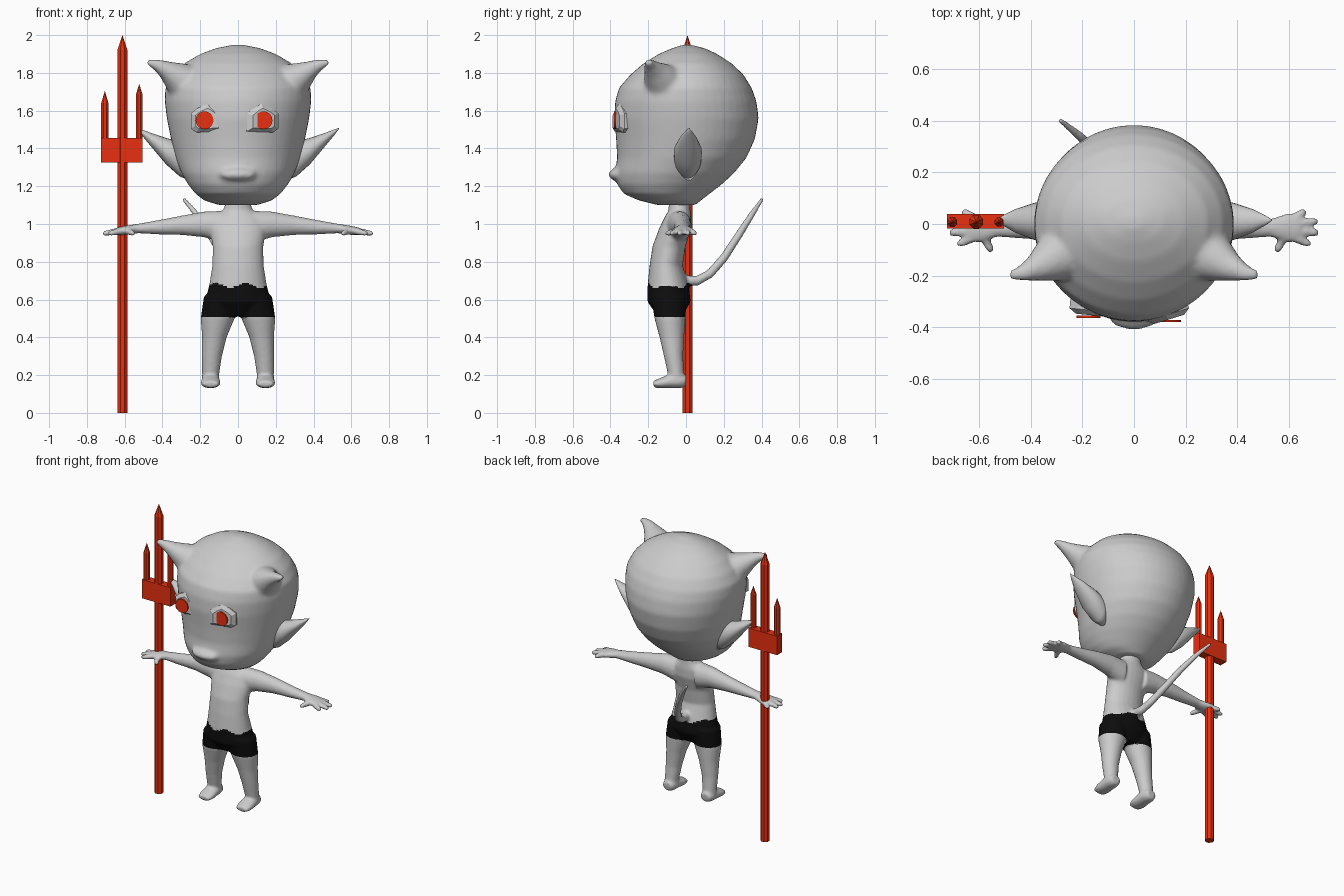
import bpy, bmesh, math
from mathutils import Vector, Matrix

cube = bpy.data.objects.get("Cube")
if cube:
    bpy.data.objects.remove(cube)


def material(name, rgb):
    m = bpy.data.materials.new(name)
    m.use_nodes = True
    m.diffuse_color = (*rgb, 1)
    m.node_tree.nodes["Principled BSDF"].inputs["Base Color"].default_value = (*rgb, 1)
    return m


GREY = material("pale grey skin", (0.6, 0.6, 0.6))
BLACK = material("black cloth", (0.004, 0.004, 0.004))
RED = material("red", (0.8, 0.03, 0.005))


def finish(name, bm, *mats):
    bmesh.ops.recalc_face_normals(bm, faces=bm.faces)
    mesh = bpy.data.meshes.new(name)
    bm.to_mesh(mesh)
    bm.free()
    ob = bpy.data.objects.new(name, mesh)
    bpy.context.collection.objects.link(ob)
    for m in mats:
        mesh.materials.append(m)
    return ob


def sweep(bm, rings, axis=None, side=1, sides=24):
    """Closed tube through rings of (x, y, z, radius u, radius v)."""
    pts = [Vector(r[:3]) for r in rings]
    loops = []
    for i, r in enumerate(rings):
        t = Vector(axis) if axis else pts[min(i + 1, len(pts) - 1)] - pts[max(i - 1, 0)]
        t.normalize()
        up = Vector((0, -1, 0)) if abs(t.z) > 0.9 else Vector((0, 0, 1))
        u = up.cross(t).normalized()
        v = t.cross(u)
        loop = []
        for k in range(sides):
            a = math.tau * k / sides
            p = pts[i] + u * r[3] * math.cos(a) + v * r[4] * math.sin(a)
            loop.append(bm.verts.new((p.x * side, p.y, p.z)))
        loops.append(loop)
    for a, b in zip(loops, loops[1:]):
        for k in range(sides):
            n = (k + 1) % sides
            bm.faces.new((a[k], a[n], b[n], b[k]))
    bm.faces.new(loops[0])
    bm.faces.new(loops[-1])


def fuse(ob, voxel, smooth):
    """Blend overlapping pieces into one smooth skin."""
    mats = list(ob.data.materials)
    rm = ob.modifiers.new("fuse", 'REMESH')
    rm.mode, rm.voxel_size = 'VOXEL', voxel
    sm = ob.modifiers.new("soften", 'SMOOTH')
    sm.factor, sm.iterations = 0.5, smooth
    dg = bpy.context.evaluated_depsgraph_get()
    dg.update()
    mesh = bpy.data.meshes.new_from_object(ob.evaluated_get(dg))
    ob.modifiers.clear()
    ob.data = mesh
    mesh.materials.clear()
    for m in mats:
        mesh.materials.append(m)
    for p in mesh.polygons:
        p.use_smooth = True
        p.material_index = 0


X, Z = (1, 0, 0), (0, 0, 1)

# Head: height, half width, front and back
bm = bmesh.new()
skull = [(1.10, .10, -.15, .05), (1.125, .18, -.25, .08), (1.16, .225, -.33, .125),
         (1.21, .265, -.365, .19), (1.27, .30, -.375, .255), (1.35, .33, -.365, .32),
         (1.45, .355, -.37, .365), (1.56, .377, -.38, .385), (1.65, .388, -.375, .373),
         (1.72, .385, -.355, .348), (1.79, .345, -.295, .305), (1.85, .285, -.225, .242),
         (1.90, .20, -.145, .165), (1.93, .12, -.075, .10), (1.948, .03, -.02, .03)]
sweep(bm, [(0, (f + b) / 2, z, w, (b - f) / 2) for z, w, f, b in skull], Z, sides=48)
# Lips
bmesh.ops.create_uvsphere(bm, u_segments=24, v_segments=12, radius=1, matrix=Matrix.Translation(
    (0, -.36, 1.262)) @ Matrix.Diagonal((.10, .05, .035, 1)))
# Horns
for s in (1, -1):
    sweep(bm, [(.24, -.09, 1.72, .13, .13), (.32, -.14, 1.775, .09, .085),
               (.38, -.17, 1.815, .055, .05), (.43, -.19, 1.843, .033, .03),
               (.48, -.2, 1.858, .018, .016)], side=s)
fuse(finish("head", bm, GREY), .014, 4)

# Pointed ears
for s, name in ((1, "left_ear"), (-1, "right_ear")):
    bm = bmesh.new()
    sweep(bm, [(.26, .01, 1.325, .055, .095), (.31, .01, 1.345, .072, .092),
               (.38, .01, 1.385, .074, .07), (.46, .012, 1.446, .046, .036),
               (.515, .014, 1.489, .016, .013), (.535, .015, 1.507, .002, .002)], X, s)
    ob = finish(name, bm, GREY)
    for p in ob.data.polygons:
        p.use_smooth = True

# Eyes: angular sockets with flat red pupils
outline = [(-.088, -.045), (-.06, -.065), (.085, -.06), (.085, .035),
           (.04, .07), (.005, .09), (-.055, .062), (-.088, .035)]
for name, s, cx, pupil, fy, tilt in (("right", 1, -.165, -.177, -.36, -.1),
                                     ("left", -1, .137, .135, -.376, .3)):
    bm = bmesh.new()
    turn = Matrix.Translation((cx, fy, 1.55)) @ Matrix.Rotation(tilt, 4, 'Z')
    loops = [[bm.verts.new(turn @ Vector((s * x * k, y, z * k))) for x, z in outline]
             for y, k in ((.006, .7), (.025, 1), (.14, 1))]
    for a, b in zip(loops, loops[1:]):
        for i in range(len(a)):
            j = (i + 1) % len(a)
            bm.faces.new((a[i], a[j], b[j], b[i]))
    bm.faces.new(loops[0])
    bm.faces.new(loops[-1])
    finish(name + "_eye", bm, GREY)
    bm = bmesh.new()
    bmesh.ops.create_cone(bm, cap_ends=True, segments=24, radius1=.047, radius2=.047, depth=.009,
                          matrix=Matrix.Translation((pupil, fy, 1.549))
                          @ Matrix.Rotation(math.pi / 2, 4, 'X'))
    finish(name + "_pupil", bm, RED)

# Torso
bm = bmesh.new()
sweep(bm, [(0, -.085, .51, .10, .065), (0, -.09, .59, .175, .115), (0, -.095, .68, .152, .108),
           (0, -.105, .78, .136, .088), (0, -.09, .88, .134, .088), (0, -.06, .97, .15, .085),
           (0, -.045, 1.03, .14, .072), (0, -.035, 1.07, .08, .058), (0, -.035, 1.14, .055, .055)], Z)
for s in (1, -1):
    # Arm and palm
    sweep(bm, [(.08, -.04, .985, .07, .085), (.18, -.03, .998, .058, .068),
               (.3, -.02, .993, .047, .051), (.42, -.018, .983, .039, .038),
               (.53, -.015, .976, .035, .025), (.6, -.015, .966, .058, .024),
               (.645, -.015, .96, .055, .02)], X, s)
    # Fingers and thumb
    for x0, y0, x1, y1 in ((.62, .022, .665, .052), (.63, .0, .712, .012), (.63, -.028, .716, -.034),
                           (.62, -.052, .685, -.08), (.585, -.045, .552, -.108)):
        sweep(bm, [(x0, y0, .962, .017, .018), ((x0 + x1) / 2, (y0 + y1) / 2, .956, .017, .017),
                   (x1, y1, .948, .013, .013)], side=s, sides=12)
    # Leg
    sweep(bm, [(.09, -.09, .62, .09, .095), (.108, -.085, .5, .09, .082), (.125, -.075, .4, .065, .065),
               (.138, -.066, .3, .053, .051), (.145, -.052, .2, .045, .043),
               (.145, -.047, .15, .045, .043)], Z, s)
    # Foot
    sweep(bm, [(.145, .0, .167, .035, .03), (.145, -.03, .17, .046, .04), (.145, -.08, .168, .05, .038),
               (.145, -.13, .158, .053, .028), (.145, -.172, .151, .042, .018)], side=s)
# Tail
sweep(bm, [(0, -.03, .70, .03, .03), (-.01, .06, .70, .026, .026), (-.03, .125, .735, .024, .024),
           (-.075, .2, .82, .023, .023), (-.14, .275, .935, .021, .021),
           (-.215, .345, 1.045, .017, .017), (-.29, .405, 1.135, .01, .01)], sides=16)
body = finish("body", bm, GREY, BLACK)
fuse(body, .009, 4)
# Shorts
for p in body.data.polygons:
    c = p.center
    if .505 < c.z < .675 + .012 * math.sin(c.x * 40) and c.y < .06:
        p.material_index = 1


# Trident
def spike(name, x, r, z0, z1, tip):
    bm = bmesh.new()
    for a, b, ra, rb in ((z0, z1, r, r), (z1, tip, r, 0)):
        bmesh.ops.create_cone(bm, cap_ends=True, segments=8, radius1=ra, radius2=rb, depth=b - a,
                              matrix=Matrix.Translation((x, .008, (a + b) / 2))
                              @ Matrix.Rotation(math.pi / 8, 4, 'Z'))
    finish(name, bm, RED)


spike("trident_pole", -.612, .029, 0, 1.92, 2)
spike("trident_outer_tine", -.705, .021, 1.33, 1.64, 1.705)
spike("trident_inner_tine", -.523, .019, 1.33, 1.685, 1.742)
bm = bmesh.new()
bmesh.ops.create_cube(bm, size=1, matrix=Matrix.Translation((-.615, .01, 1.39))
                      @ Matrix.Diagonal((.22, .056, .13, 1)))
finish("trident_crossbar", bm, RED)
